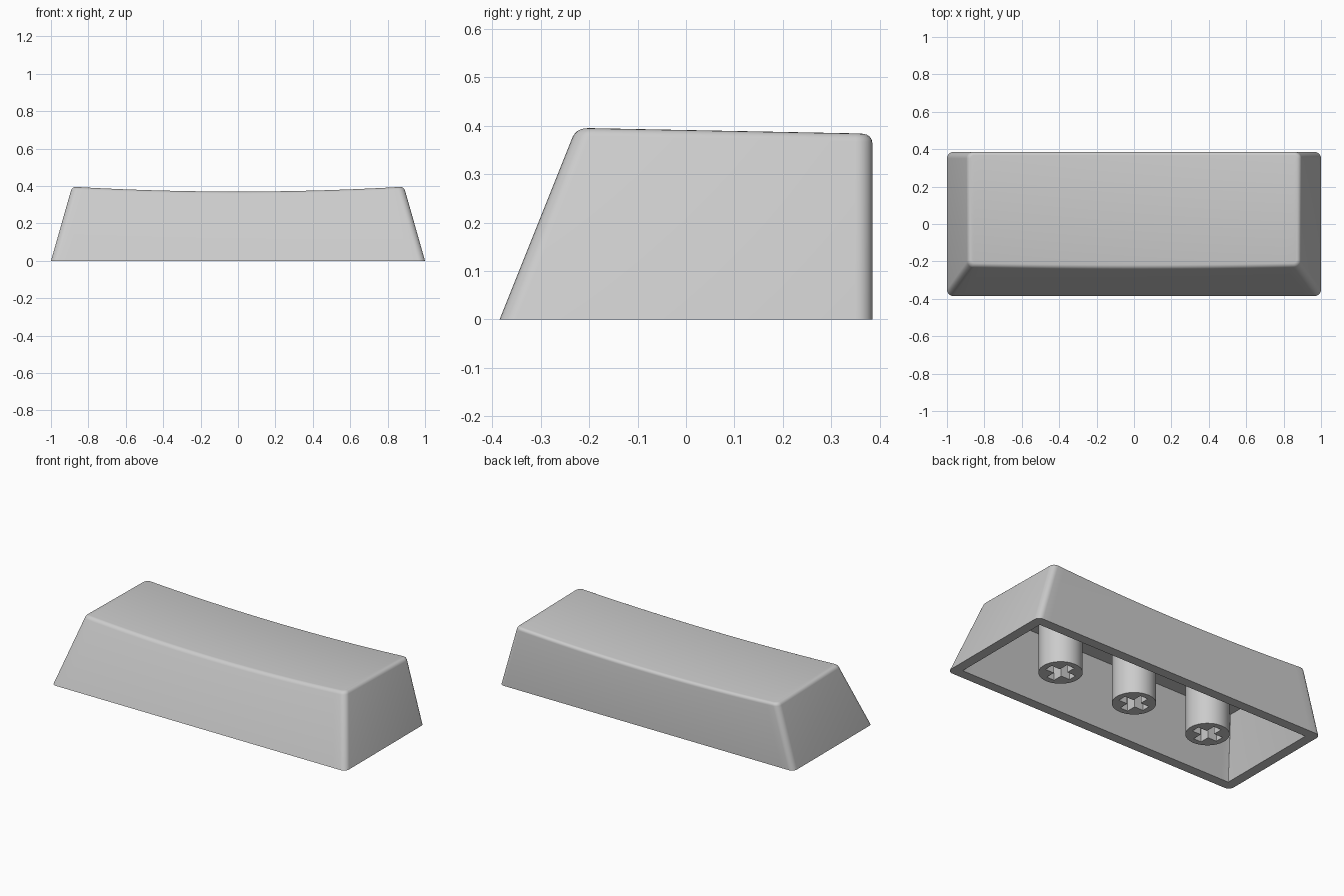
import bpy, bmesh, math

if "Cube" in bpy.data.objects:
    bpy.data.objects.remove(bpy.data.objects["Cube"])

HALF_Y, CORNER, FILLET, WALL, CEILING = 0.385, 0.035, 0.018, 0.06, 0.33
CORNER_STEPS, SPAN_STEPS = 6, 40

grey = bpy.data.materials.new("light grey plastic")
grey.use_nodes = True
colour = (0.6, 0.6, 0.6, 1)
grey.diffuse_color = colour
grey.node_tree.nodes["Principled BSDF"].inputs["Base Color"].default_value = colour


def dish(x, y):
    """Height of the shallow cylindrical top, tilted slightly backwards."""
    return 0.37 + 0.026 * (x / 0.885) ** 2 - 0.02 * (y + 0.2)


def outline(z, inset):
    """Rounded rectangle of the tapered body at height z: front row, back row."""
    hx = 1 - 0.285 * z - inset
    front_y = -HALF_Y + 0.4 * z + inset
    back_y = HALF_Y - inset
    r = max(CORNER - inset, 0.004)
    # offsets from the left end: (x, distance in from the long side)
    arc = [math.pi / 2 * i / CORNER_STEPS for i in range(CORNER_STEPS + 1)]
    left = [(-hx + r - r * math.cos(a), r - r * math.sin(a)) for a in arc]
    span = hx - r
    middle = [(span * (2 * i / SPAN_STEPS - 1), 0) for i in range(1, SPAN_STEPS)]
    row = left + middle + [(-x, d) for x, d in reversed(left)]
    return [(x, front_y + d) for x, d in row] + [(x, back_y - d) for x, d in reversed(row)]


def ring(bm, inset, height):
    """Add one loop of vertices; height is a number or a drop function."""
    count = len(outline(0, 0))
    verts = []
    for i in range(count):
        z = height if not callable(height) else 0.38
        for _ in range(4):
            x, y = outline(z, inset)[i]
            if callable(height):
                z = height(x, y)
        verts.append(bm.verts.new((x, y, z)))
    return verts


def bridge(bm, a, b):
    n = len(a)
    for i in range(n):
        j = (i + 1) % n
        bm.faces.new((a[i], a[j], b[j], b[i]))


def cap(bm, loop):
    """Close a loop with strips running from front to back."""
    n = len(loop)
    for i in range(n // 2 - 1):
        bm.faces.new((loop[i], loop[i + 1], loop[n - 2 - i], loop[n - 1 - i]))


def finish(obj, angle):
    bpy.ops.object.select_all(action="DESELECT")
    obj.select_set(True)
    bpy.context.view_layer.objects.active = obj
    if obj.type == "CURVE":
        bpy.ops.object.convert(target="MESH")
    bpy.ops.object.shade_smooth_by_angle(angle=math.radians(angle))


# Hollow cap: inner ceiling, inner wall, rim, outer wall, rounded edge, dished top
bm = bmesh.new()
ceiling = ring(bm, WALL, CEILING)
cap(bm, ceiling)
loops = [ceiling, ring(bm, WALL, 0), ring(bm, 0, 0)]
for step in range(5):
    a = math.pi / 2 * step / 4
    drop = FILLET * (1 - math.sin(a))
    loops.append(ring(bm, FILLET * (1 - math.cos(a)), lambda x, y: dish(x, y) - drop))
for lower, upper in zip(loops, loops[1:]):
    bridge(bm, lower, upper)
cap(bm, loops[-1])
bmesh.ops.recalc_face_normals(bm, faces=bm.faces)
mesh = bpy.data.meshes.new("cap_shell")
bm.to_mesh(mesh)
bm.free()
mesh.materials.append(grey)
shell = bpy.data.objects.new("cap_shell", mesh)
bpy.context.collection.objects.link(shell)
finish(shell, 35)


# Mounting stems: round posts with a cross-shaped socket
def add_spline(curve, points):
    spline = curve.splines.new("POLY")
    spline.points.add(len(points) - 1)
    for p, (x, y) in zip(spline.points, points):
        p.co = (x, y, 0, 1)
    spline.use_cyclic_u = True


def stem(name, x):
    curve = bpy.data.curves.new(name, "CURVE")
    curve.dimensions = "2D"
    curve.fill_mode = "BOTH"
    height = CEILING + 0.01
    curve.extrude = height / 2
    add_spline(curve, [(0.12 * math.cos(math.tau * i / 48), 0.12 * math.sin(math.tau * i / 48))
                       for i in range(48)])
    arm, half = 0.085, 0.026
    quarter = [(arm, -half), (arm, half), (half, half)]
    cross = []
    for _ in range(4):
        cross += quarter
        quarter = [(-v, u) for u, v in quarter]
    add_spline(curve, cross)
    curve.materials.append(grey)
    obj = bpy.data.objects.new(name, curve)
    obj.location = (x, 0, height / 2)
    bpy.context.collection.objects.link(obj)
    finish(obj, 30)


for name, x in (("right_stem", -0.52), ("middle_stem", 0), ("left_stem", 0.52)):
    stem(name, x)
